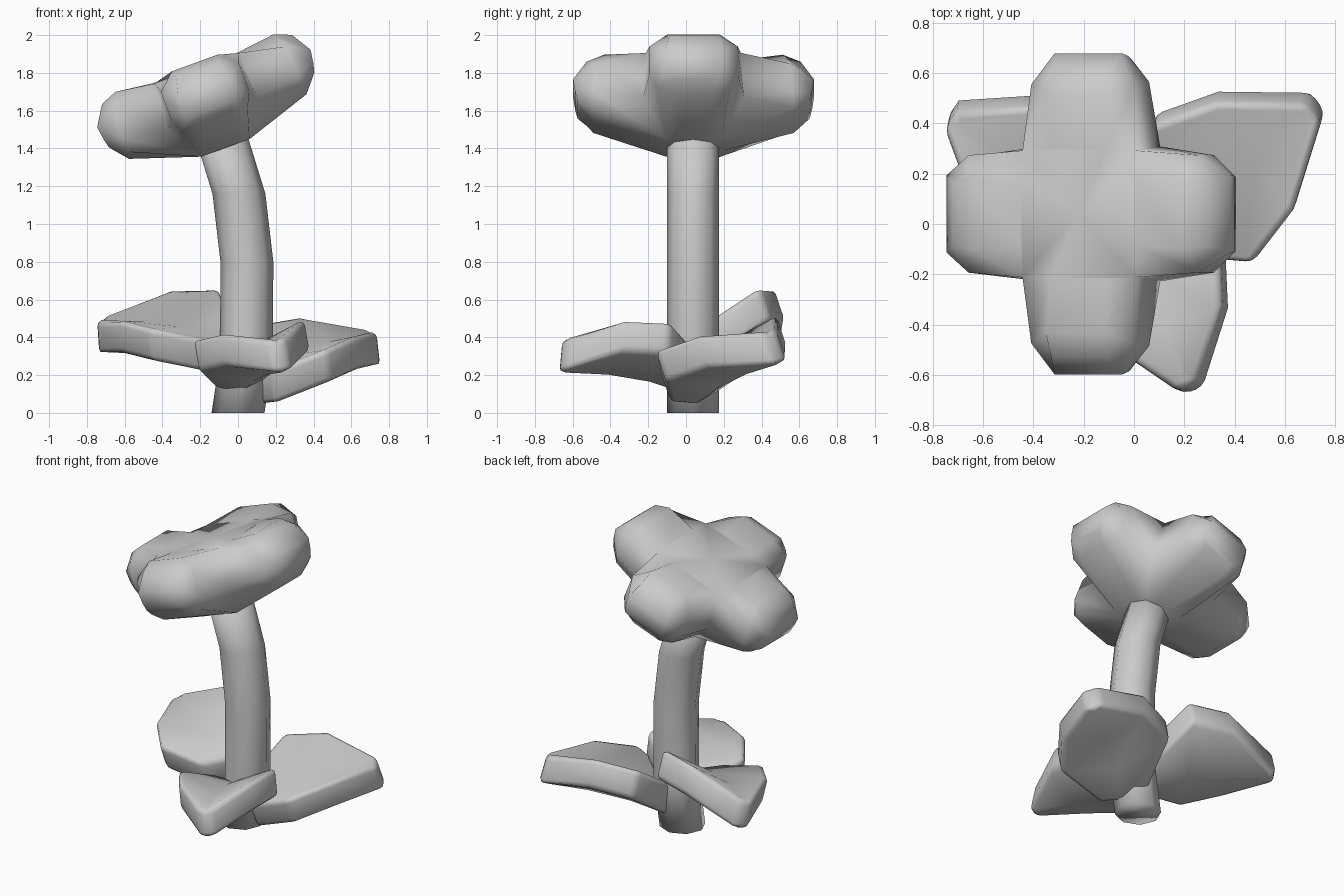
import bpy, bmesh
from math import radians, cos, sin, pi
from mathutils import Vector, Matrix

if "Cube" in bpy.data.objects:
    bpy.data.objects.remove(bpy.data.objects["Cube"])


def finish(bm, name, angle):
    bmesh.ops.remove_doubles(bm, verts=bm.verts, dist=0.001)
    bmesh.ops.recalc_face_normals(bm, faces=bm.faces)
    mesh = bpy.data.meshes.new(name)
    bm.to_mesh(mesh)
    bm.free()
    ob = bpy.data.objects.new(name, mesh)
    bpy.context.collection.objects.link(ob)
    mesh.shade_smooth()
    mesh.set_sharp_from_angle(angle=radians(angle))
    return ob


def bridge(bm, a, b):
    n = len(a)
    for i in range(n):
        bm.faces.new((a[i], a[(i + 1) % n], b[(i + 1) % n], b[i]))


# Curved eight-sided stem
bm = bmesh.new()
rings = []
for x, z in [(0, 0), (0.045, 0.3), (0.047, 0.8), (0.005, 1.16), (-0.1, 1.5)]:
    rings.append([bm.verts.new((x + 0.14 * cos(k * pi / 4),
                                0.037 + 0.138 * sin(k * pi / 4), z)) for k in range(8)])
for a, b in zip(rings, rings[1:]):
    bridge(bm, a, b)
bm.faces.new(rings[0])
bm.faces.new(rings[-1])
finish(bm, "stem", 180)


# Flower head: four chunky petals around a tapered centre
def section(pairs):
    """Mirror (side, out, up) points into a closed ring."""
    return list(pairs) + [(-s, d, n) for s, d, n in reversed(pairs)]


base = section([(0.12, 0.245, 0.188), (0.24, 0.24, 0.183), (0.255, 0.255, -0.07),
                (0.137, 0.137, -0.265), (0.05, 0.137, -0.265)])
shoulder = section([(0.13, 0.45, 0.213), (0.222, 0.49, 0.13), (0.222, 0.50, -0.03),
                    (0.185, 0.505, -0.105), (0.10, 0.505, -0.145)])
tip = section([(0.12, 0.54, 0.177), (0.145, 0.607, 0.07), (0.145, 0.597, 0.0),
               (0.14, 0.585, -0.05), (0.10, 0.565, -0.075)])
bm = bmesh.new()
for q in range(4):
    turn = Matrix.Rotation(q * pi / 2, 4, 'Z')
    b, s, t = [[bm.verts.new(turn @ Vector(p)) for p in ring] for ring in (base, shoulder, tip)]
    bridge(bm, s, t)
    for i in range(10):
        if i not in (2, 6):      # the underside corners are shared by neighbouring petals
            bm.faces.new((b[i], b[(i + 1) % 10], s[(i + 1) % 10], s[i]))
        else:
            bm.faces.new((b[i], b[i + 1], s[i + 1], s[i]))
    for i in range(4):
        bm.faces.new((t[i], t[i + 1], t[8 - i], t[9 - i]))
    top = bm.verts.new((0, 0, 0.185))
    low = bm.verts.new((0, 0, -0.265))
    bm.faces.new((b[1], b[0], b[9], b[8], top))
    bm.faces.new((b[3], b[4], b[5], b[6], low))
head = finish(bm, "flower_head", 180)
head.location = (-0.157, 0.04, 1.652)
head.rotation_euler = (0, radians(-20), 0)
head.scale = (0.99, 1.05, 1)


# Thick cupped leaves
def leaf(name, origin, angle, size, z0, z1, roll):
    rows = [(0, 0.15, 0, 0.04), (0.22, 0.34, 0.03, 0.13),
            (0.475, 0.265, 0.03, 0.115), (0.77, 0.045, 0, 0)]
    turn = Matrix.Rotation(radians(angle), 4, 'Z')
    pitch = (z1 - z0) / 0.77
    bm = bmesh.new()
    layers = []
    for drop in (0, 0.17):
        grid = []
        for t, w, mid, edge in rows:
            line = []
            for side in (-1, 0, 1):
                z = z0 + pitch * t + (edge if side else mid) + roll * side * w - drop
                # offset the underside along the leaf's tilt
                p = turn @ Vector((t * size + pitch * (drop - 0.12),
                                   side * w * size + roll * (drop - 0.12), 0))
                line.append(bm.verts.new((p.x + origin[0], p.y + origin[1], z)))
            grid.append(line)
        for i in range(3):
            for j in range(2):
                bm.faces.new((grid[i][j], grid[i + 1][j], grid[i + 1][j + 1], grid[i][j + 1]))
        layers.append([g[0] for g in grid] + [grid[3][1]]
                      + [g[2] for g in reversed(grid)] + [grid[0][1]])
    bridge(bm, *layers)
    ob = finish(bm, name, 180)
    bev = ob.modifiers.new("soft_edges", 'BEVEL')
    bev.width = 0.03
    bev.segments = 2
    bev.limit_method = 'ANGLE'
    bev.angle_limit = radians(50)
    return ob


leaf("leaf_right", (0.105, 0.025), 36, 1.0, 0.21, 0.43, 0.2)
leaf("leaf_left", (-0.095, 0.04), 147, 0.97, 0.395, 0.495, -0.32)
leaf("leaf_front", (0.005, -0.005), -71, 0.90, 0.275, 0.385, 0.14)
